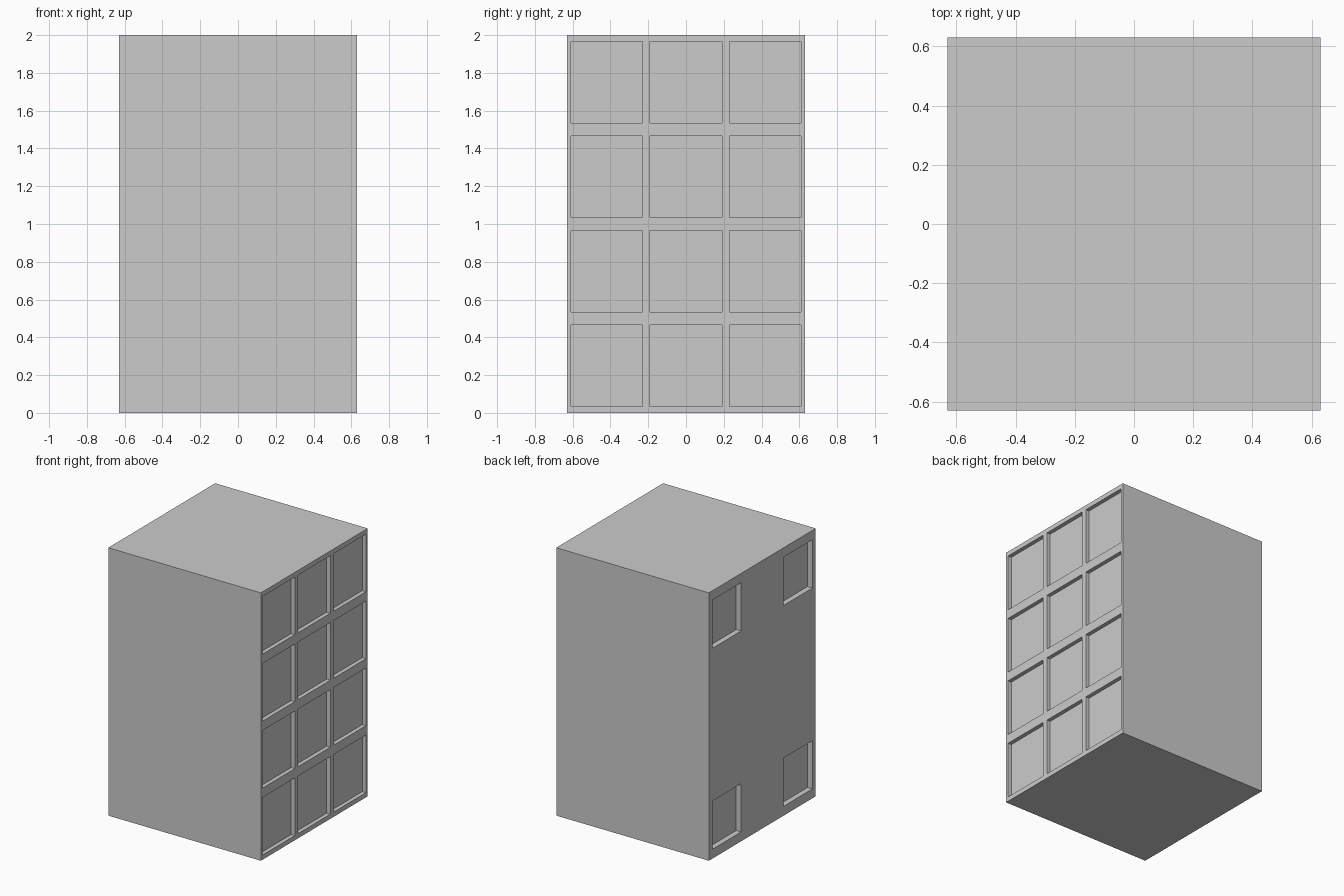
import bpy
import bmesh
from mathutils import Matrix

if "Cube" in bpy.data.objects:
    bpy.data.objects.remove(bpy.data.objects["Cube"])

HALF, HEIGHT = 0.63, 2.0
CELL_Y, CELL_Z = 0.42, 0.5


def add_box(bm, lo, hi):
    centre = [(a + b) / 2 for a, b in zip(lo, hi)]
    size = [b - a for a, b in zip(lo, hi)]
    bmesh.ops.create_cube(
        bm, size=1,
        matrix=Matrix.Translation(centre) @ Matrix.Diagonal((*size, 1)))


def finish(name, bm):
    mesh = bpy.data.meshes.new(name)
    bm.to_mesh(mesh)
    bm.free()
    obj = bpy.data.objects.new(name, mesh)
    bpy.context.collection.objects.link(obj)
    return obj


def add_pocket(bm, side, col, row, margin_y, margin_z, depth):
    """Cutter box for one cell of the 3 x 4 grid on the +x or -x side."""
    y, z = -HALF + col * CELL_Y, row * CELL_Z
    x0, x1 = sorted((side * (HALF - depth), side * (HALF + 0.1)))
    add_box(bm, (x0, y + margin_y, z + margin_z),
            (x1, y + CELL_Y - margin_y, z + CELL_Z - margin_z))


# Main block
bm = bmesh.new()
add_box(bm, (-HALF, -HALF, 0), (HALF, HALF, HEIGHT))
block = finish("block_body", bm)

# Recesses: full grid on the right, four corners on the left
bm = bmesh.new()
for col in range(3):
    for row in range(4):
        add_pocket(bm, 1, col, row, 0.02, 0.035, 0.03)
for col in (0, 2):
    for row in (0, 3):
        add_pocket(bm, -1, col, row, 0.04, 0.07, 0.04)
cutter = finish("recess_cutter", bm)
cutter.hide_render = True

# Cut the recesses, then drop the helper
cut = block.modifiers.new("recesses", 'BOOLEAN')
cut.operation = 'DIFFERENCE'
cut.solver = 'EXACT'
cut.object = cutter
bpy.context.view_layer.objects.active = block
block.select_set(True)
bpy.ops.object.modifier_apply(modifier=cut.name)
bpy.data.objects.remove(cutter, do_unlink=True)
